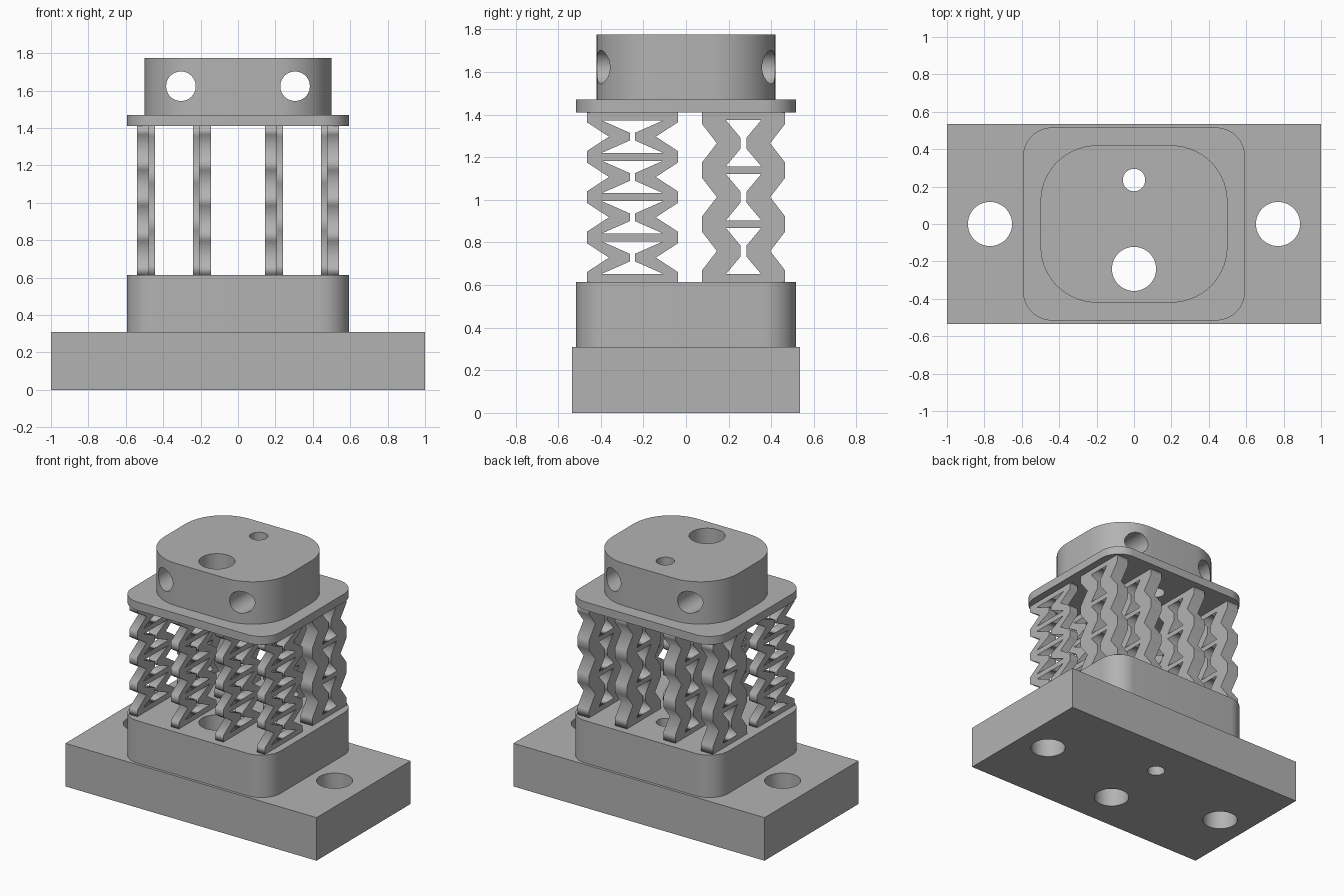
import bpy, bmesh, math
from mathutils import Matrix, Euler

cube = bpy.data.objects.get("Cube")
if cube:
    bpy.data.objects.remove(cube, do_unlink=True)

grey = bpy.data.materials.new("plain grey")
grey.use_nodes = True
COLOUR = (0.45, 0.45, 0.45, 1)
grey.diffuse_color = COLOUR
grey.node_tree.nodes["Principled BSDF"].inputs["Base Color"].default_value = COLOUR


def arc(cx, cy, r, start, sweep, n):
    return [(cx + r * math.cos(start + sweep * i / n),
             cy + r * math.sin(start + sweep * i / n)) for i in range(n + 1)]


def circle(cx, cy, r):
    return arc(cx, cy, r, 0, math.tau, 48)[:-1]


def rounded_rect(hx, hy, r):
    pts = []
    for k, (sx, sy) in enumerate([(1, 1), (-1, 1), (-1, -1), (1, -1)]):
        pts += arc(sx * (hx - r), sy * (hy - r), r, k * math.pi / 2, math.pi / 2, 14)
    return pts


def extruded_mesh(name, loops, thickness, matrix):
    """Fill the first loop, leave the others as holes, extrude about the middle."""
    curve = bpy.data.curves.new(name, 'CURVE')
    curve.dimensions = '2D'
    curve.fill_mode = 'BOTH'
    curve.extrude = thickness / 2
    for loop in loops:
        spline = curve.splines.new('POLY')
        spline.points.add(len(loop) - 1)
        for point, (x, y) in zip(spline.points, loop):
            point.co = (x, y, 0, 1)
        spline.use_cyclic_u = True
    temp = bpy.data.objects.new(name, curve)
    bpy.context.collection.objects.link(temp)
    bpy.context.view_layer.update()
    mesh = bpy.data.meshes.new_from_object(
        temp.evaluated_get(bpy.context.evaluated_depsgraph_get()))
    bpy.data.objects.remove(temp, do_unlink=True)
    bpy.data.curves.remove(curve)
    bm = bmesh.new()
    bm.from_mesh(mesh)
    bmesh.ops.remove_doubles(bm, verts=bm.verts, dist=1e-5)
    bmesh.ops.transform(bm, matrix=matrix, verts=bm.verts)
    bmesh.ops.recalc_face_normals(bm, faces=bm.faces)
    bm.to_mesh(mesh)
    bm.free()
    mesh.name = name
    mesh.materials.clear()
    mesh.materials.append(grey)
    return mesh


def add(name, mesh, x=0):
    obj = bpy.data.objects.new(name, mesh)
    obj.location.x = x
    bpy.context.collection.objects.link(obj)
    return obj


def smooth(obj):
    bpy.ops.object.select_all(action='DESELECT')
    obj.select_set(True)
    bpy.context.view_layer.objects.active = obj
    bpy.ops.object.shade_smooth_by_angle(angle=math.radians(30))


def slab(name, outline, holes, z0, z1):
    return add(name, extruded_mesh(name, [outline] + holes, z1 - z0,
                                   Matrix.Translation((0, 0, (z0 + z1) / 2))))


# Stacked body slabs, all pierced by the two centre-line holes
BODY_Z, SPRING_Z0, SPRING_Z1 = 0.31, 0.615, 1.41
CAP_Z, TOP_Z = 1.47, 1.775
centre_holes = [circle(0, -0.24, 0.118), circle(0, 0.235, 0.06)]
bolt_holes = [circle(s * 0.77, 0, 0.118) for s in (-1, 1)]
base_outline = [(-1, -0.535), (1, -0.535), (1, 0.535), (-1, 0.535)]
shoulder = rounded_rect(0.593, 0.516, 0.155)

base = slab("base_plate", base_outline, centre_holes + bolt_holes, 0, BODY_Z)
block = slab("lower_block", shoulder, centre_holes, BODY_Z, SPRING_Z0)
flange = slab("upper_flange", shoulder, centre_holes, SPRING_Z1, CAP_Z)
cap = slab("cap", rounded_rect(0.5, 0.42, 0.3), centre_holes, CAP_Z, TOP_Z)

# Cross holes drilled front to back through the cap
for side in (-1, 1):
    drill_matrix = Matrix.Translation((side * 0.305, 0, 1.623)) @ Matrix.Rotation(math.pi / 2, 4, 'X')
    drill = add("drill", extruded_mesh("drill", [circle(0, 0, 0.079)], 1.2, drill_matrix))
    drill.hide_render = True
    cut = cap.modifiers.new("cross_hole", 'BOOLEAN')
    cut.operation, cut.solver, cut.object = 'DIFFERENCE', 'EXACT', drill
    bpy.context.view_layer.objects.active = cap
    bpy.ops.object.modifier_apply(modifier=cut.name)
    bpy.data.objects.remove(drill, do_unlink=True)

for part in (base, block, flange, cap):
    smooth(part)


def spring_mesh(name, y, cells, thick, outer, notch, tip, corner, bar, lip, tip_h):
    """Zigzag side strips joined by bars: notched outline with hourglass windows."""
    pitch = (SPRING_Z1 - SPRING_Z0 - bar) / cells
    edge, windows = [(outer, SPRING_Z0)], []
    for i in range(cells):
        low = SPRING_Z0 + bar + i * pitch
        high = low + pitch - bar
        mid = (low + high) / 2
        edge += [(outer, low + lip), (notch, mid), (outer, high - lip)]
        side = [(corner, low), (tip, mid - tip_h), (tip, mid + tip_h), (corner, high)]
        windows.append(side + [(-u, v) for u, v in reversed(side)])
    edge.append((outer, SPRING_Z1))
    outline = edge + [(-u, v) for u, v in reversed(edge)]
    upright = Matrix.Translation((0, y, 0)) @ Euler((math.pi / 2, 0, math.pi / 2)).to_matrix().to_4x4()
    return extruded_mesh(name, [outline] + windows, thick, upright)


# Four thin springs at the front, four thick ones at the back
FRONT_T, BACK_T = 0.064, 0.095
front = spring_mesh("front_spring", -0.2515, 4, FRONT_T,
                    0.2135, 0.11, 0.012, 0.143, 0.038, 0.008, 0.018)
back = spring_mesh("back_spring", 0.27, 3, BACK_T,
                   0.195, 0.125, 0.014, 0.083, 0.036, 0.018, 0.026)
for label, mesh, t in (("front", front, FRONT_T), ("back", back, BACK_T)):
    for side_name, s in (("left", 1), ("right", -1)):
        add(f"{label}_{side_name}_outer_spring", mesh, s * (0.54 - t / 2))
        add(f"{label}_{side_name}_inner_spring", mesh, s * (0.145 + t / 2))
